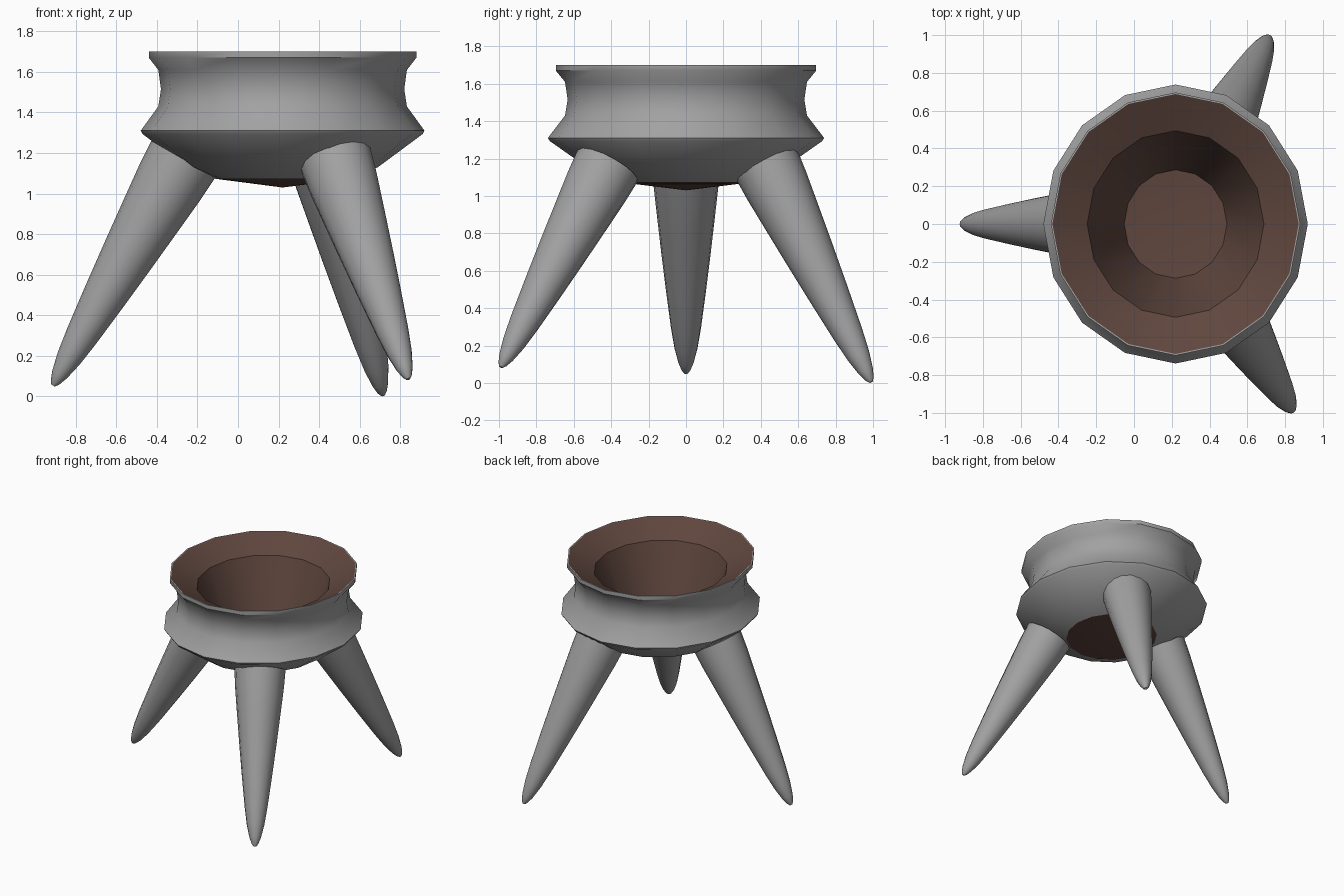
import bpy, bmesh, math
from mathutils import Vector

if "Cube" in bpy.data.objects:
    bpy.data.objects.remove(bpy.data.objects["Cube"])

CX, YS, SIDES = 0.22, 1.055, 16   # bowl centre, slight stretch in y, facets


def material(name, rgb):
    m = bpy.data.materials.new(name)
    m.diffuse_color = (*rgb, 1)
    m.use_nodes = True
    m.node_tree.nodes["Principled BSDF"].inputs["Base Color"].default_value = m.diffuse_color
    return m


grey = material("stone grey", (0.36, 0.36, 0.36))
brown = material("dark brown", (0.115, 0.062, 0.048))


def finish(bm, name, mat, angle=38):
    me = bpy.data.meshes.new(name)
    bm.to_mesh(me)
    bm.free()
    me.materials.append(mat)
    ob = bpy.data.objects.new(name, me)
    bpy.context.collection.objects.link(ob)
    bpy.ops.object.select_all(action='DESELECT')
    ob.select_set(True)
    bpy.context.view_layer.objects.active = ob
    bpy.ops.object.shade_smooth_by_angle(angle=math.radians(angle))
    return ob


def skin(bm, rings):
    for a, b in zip(rings, rings[1:]):
        n = len(a)
        for i in range(n):
            bm.faces.new((a[i], a[(i + 1) % n], b[(i + 1) % n], b[i]))


def lathe(name, profile, mat, centre_z=None):
    """Revolve (radius, z) points; profile runs upward for outward normals."""
    bm = bmesh.new()
    rings = []
    for r, z in profile:
        rings.append([bm.verts.new((CX + r * math.cos(t), YS * r * math.sin(t), z))
                      for t in (2 * math.pi * i / SIDES for i in range(SIDES))])
    skin(bm, rings)
    if centre_z is not None:   # close the end of the profile with a shallow cone
        c = bm.verts.new((CX, 0, centre_z))
        e = rings[-1]
        for i in range(SIDES):
            bm.faces.new((e[i], e[(i + 1) % SIDES], c))
    return finish(bm, name, mat)


# Grey outer wall of the bowl, with ridge, neck and rim
lathe("bowl_outer", [(0.33, 1.073), (0.47, 1.13), (0.69, 1.293), (0.70, 1.31),
                     (0.613, 1.43), (0.60, 1.515), (0.613, 1.61),
                     (0.66, 1.67), (0.66, 1.70), (0.652, 1.70)], grey)

# Brown inner wall: sloping lip, then a steep well
lathe("bowl_inner", [(0.652, 1.70), (0.468, 1.60), (0.272, 1.065)], brown)

# Brown floor, dipping to a point and showing underneath
lathe("bowl_floor", [(0.332, 1.073)], brown, centre_z=1.03)

# Tapered legs: (position along leg, radius)
TAPER = [(0, 0.182), (0.1, 0.174), (0.25, 0.155), (0.42, 0.133), (0.6, 0.108),
         (0.78, 0.081), (0.88, 0.062), (0.95, 0.041), (0.985, 0.024), (1, 0.01)]


def leg(name, top, tip):
    top, tip = Vector(top), Vector(tip)
    q = (tip - top).to_track_quat('Z', 'Y')
    bm = bmesh.new()
    rings = []
    for t, r in TAPER:
        c = top.lerp(tip, t)
        rings.append([bm.verts.new(c + q @ Vector((r * math.cos(a), r * math.sin(a), 0)))
                      for a in (2 * math.pi * i / 16 for i in range(16))])
    skin(bm, rings)
    bm.faces.new(rings[0][::-1])
    bm.faces.new(rings[-1])
    return finish(bm, name, grey, 50)


leg("left_leg", (-0.27, 0, 1.17), (-0.912, 0, 0.053))
leg("front_leg", (0.485, -0.42, 1.16), (0.84, -0.99, 0.085))
leg("back_leg", (0.43, 0.43, 1.17), (0.715, 0.99, 0.005))
